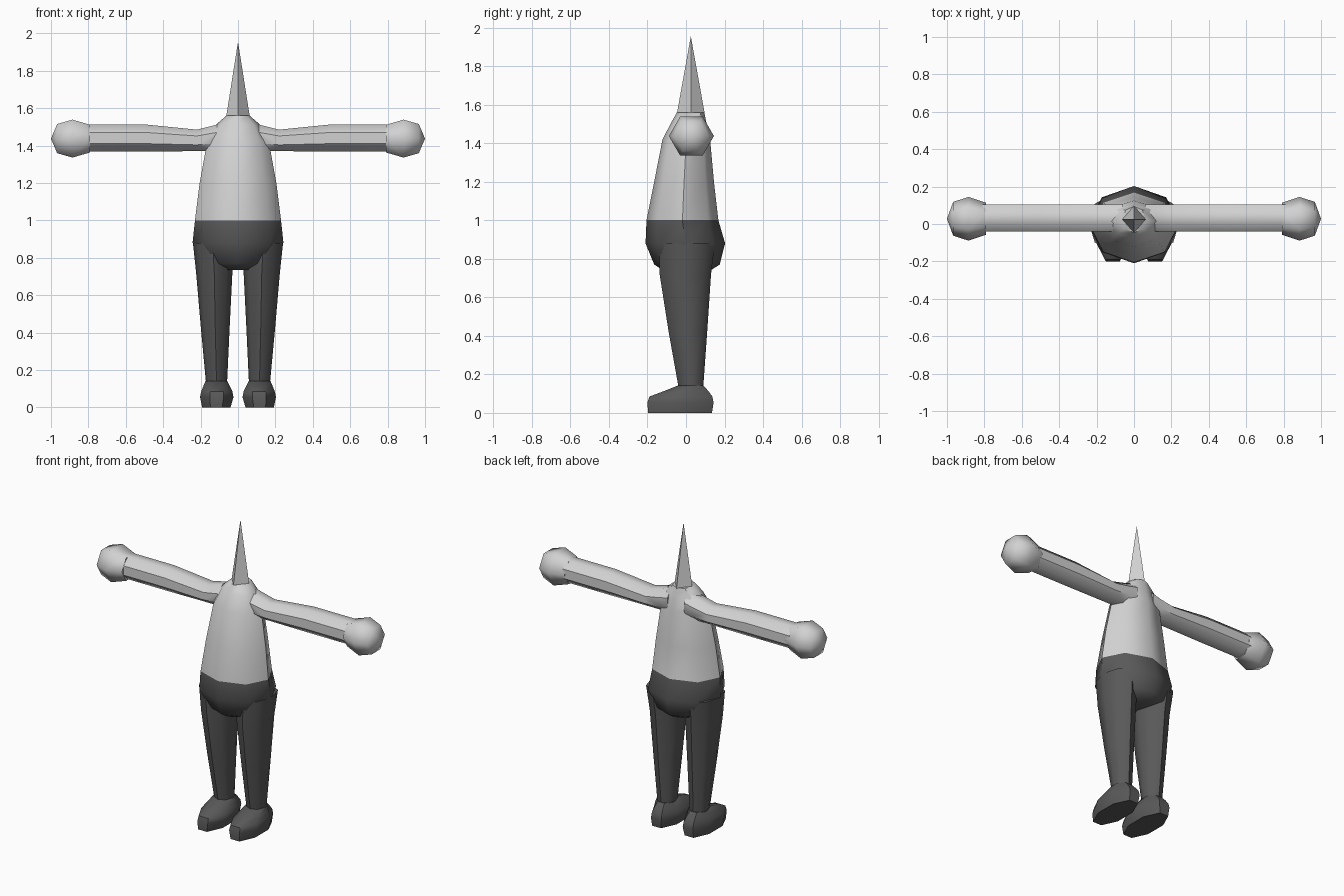
import bpy, bmesh, math

if "Cube" in bpy.data.objects:
    bpy.data.objects.remove(bpy.data.objects["Cube"])


def material(name, value):
    m = bpy.data.materials.new(name)
    m.diffuse_color = (value, value, value, 1)
    m.use_nodes = True
    m.node_tree.nodes["Principled BSDF"].inputs["Base Color"].default_value = m.diffuse_color
    return m


LIGHT = material("light grey", 0.64)
DARK = material("dark grey", 0.1)


def loft(name, rings, sides, mats, axis="z", phase=0.0, mirror=False, angle=45):
    """Skin elliptical rings: (position, u min, u max, v min, v max).
    Along z, u is x and v is y; along x, u is y and v is z."""
    bm = bmesh.new()
    grow = 1 / math.cos(math.pi / sides) if phase and sides == 8 else 1
    loops = []
    for p, u0, u1, v0, v1 in rings:
        loop = []
        for i in range(sides):
            a = 2 * math.pi * i / sides + phase
            u = (u0 + u1) / 2 + (u1 - u0) / 2 * math.cos(a) * grow
            v = (v0 + v1) / 2 + (v1 - v0) / 2 * math.sin(a) * grow
            loop.append(bm.verts.new((u, v, p) if axis == "z" else (p, u, v)))
        loops.append(loop)
    for a, b in zip(loops, loops[1:]):
        for i in range(sides):
            j = (i + 1) % sides
            bm.faces.new((a[i], a[j], b[j], b[i]))
    bm.faces.new(loops[0])
    bm.faces.new(loops[-1])
    bmesh.ops.remove_doubles(bm, verts=bm.verts, dist=1e-4)
    bmesh.ops.recalc_face_normals(bm, faces=bm.faces)
    mesh = bpy.data.meshes.new(name)
    bm.to_mesh(mesh)
    bm.free()
    for m in mats:
        mesh.materials.append(m)
    ob = bpy.data.objects.new(name, mesh)
    bpy.context.collection.objects.link(ob)
    bpy.ops.object.select_all(action="DESELECT")
    ob.select_set(True)
    bpy.context.view_layer.objects.active = ob
    bpy.ops.object.shade_smooth_by_angle(angle=math.radians(angle))
    if mirror:
        ob.modifiers.new("mirror", "MIRROR").use_mirror_merge = False
    return ob


# Torso and hips, trousers coloured below the waist
body = loft("body", [
    (0.735, -0.10, 0.10, -0.11, 0.12),
    (0.77, -0.18, 0.18, -0.165, 0.175),
    (0.88, -0.243, 0.243, -0.21, 0.203),
    (1.0, -0.23, 0.23, -0.205, 0.168),
    (1.2, -0.205, 0.205, -0.165, 0.145),
    (1.42, -0.165, 0.165, -0.122, 0.125),
    (1.51, -0.12, 0.12, -0.075, 0.105),
    (1.56, -0.062, 0.062, -0.047, 0.095)], 8, [LIGHT, DARK])
for f in body.data.polygons:
    f.material_index = 1 if f.center.z < 1.0 else 0

# Pointed diamond-section head
loft("head_spike", [
    (1.555, -0.063, 0.063, -0.047, 0.097),
    (1.955, 0, 0, 0.025, 0.025)], 4, [LIGHT], angle=30)

# Arms
loft("arm", [
    (0.06, -0.04, 0.105, 1.37, 1.53),
    (0.12, -0.04, 0.105, 1.37, 1.51),
    (0.22, -0.04, 0.105, 1.37, 1.485),
    (0.5, -0.04, 0.105, 1.368, 1.513),
    (0.81, -0.04, 0.105, 1.368, 1.513)], 8, [LIGHT],
    axis="x", phase=math.pi / 8, mirror=True)


# Ball hands
def hand_ring(x, r):
    return (x, 0.028 - r, 0.028 + r, 1.437 - r, 1.437 + r)


loft("hand", [hand_ring(0.79, 0.085), hand_ring(0.885, 0.117),
              hand_ring(0.967, 0.09), hand_ring(1.0, 0)],
     6, [LIGHT], axis="x", mirror=True, angle=60)

# Legs
loft("leg", [
    (0.14, 0.058, 0.172, -0.04, 0.09),
    (0.42, 0.045, 0.198, -0.09, 0.11),
    (0.72, 0.03, 0.224, -0.137, 0.13),
    (0.88, 0.03, 0.241, -0.14, 0.15)], 8, [DARK], mirror=True)

# Feet
loft("foot", [
    (0.0, 0.04, 0.192, -0.197, 0.135),
    (0.055, 0.024, 0.203, -0.2, 0.143),
    (0.085, 0.03, 0.197, -0.19, 0.137),
    (0.115, 0.045, 0.185, -0.11, 0.115),
    (0.142, 0.057, 0.173, -0.042, 0.09)], 8, [DARK],
    phase=math.pi / 8, mirror=True)
